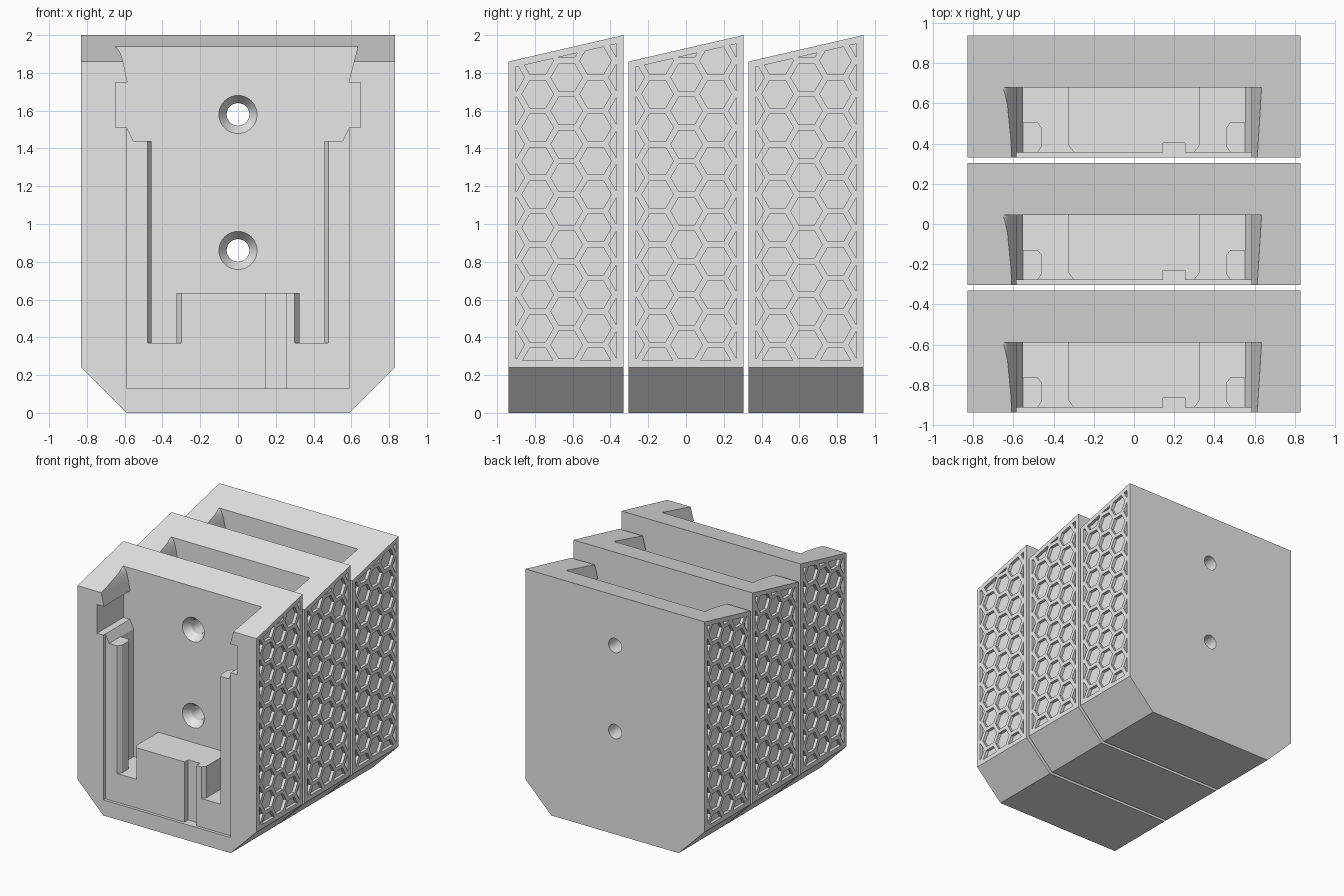
import bpy, bmesh, math

if "Cube" in bpy.data.objects:
    bpy.data.objects.remove(bpy.data.objects["Cube"])

HALF_W, DEPTH, PITCH = 0.83, 0.608, 0.635
FRONT_Z, BACK_Z = 1.86, 2.0

grey = bpy.data.materials.new("light_grey")
grey.diffuse_color = (0.8, 0.8, 0.8, 1)
grey.use_nodes = True
grey.node_tree.nodes["Principled BSDF"].inputs["Base Color"].default_value = grey.diffuse_color


def place(axis, a, b, h):
    """Profile point (a, b) at height h along the extrusion axis."""
    return {"x": (h, a, b), "y": (a, h, b), "z": (a, b, h)}[axis]


def add_prism(bm, pts, axis, lo, hi):
    rings = [[bm.verts.new(place(axis, a, b, h)) for a, b in pts] for h in (lo, hi)]
    n = len(pts)
    bm.faces.new(rings[0])
    bm.faces.new(rings[1][::-1])
    for i in range(n):
        j = (i + 1) % n
        bm.faces.new((rings[0][j], rings[0][i], rings[1][i], rings[1][j]))


def finish(name, bm):
    bmesh.ops.recalc_face_normals(bm, faces=bm.faces)
    me = bpy.data.meshes.new(name)
    bm.to_mesh(me)
    bm.free()
    me.materials.append(grey)
    ob = bpy.data.objects.new(name, me)
    bpy.context.collection.objects.link(ob)
    return ob


def prism(name, pts, axis, lo, hi):
    bm = bmesh.new()
    add_prism(bm, pts, axis, lo, hi)
    return finish(name, bm)


def rect(x0, z0, x1, z1):
    return [(x0, z0), (x1, z0), (x1, z1), (x0, z1)]


def clip(poly, inside):
    """Keep the part of a polygon where inside(point) >= 0."""
    out = []
    for p, q in zip(poly, poly[1:] + poly[:1]):
        dp, dq = inside(p), inside(q)
        if dp >= 0:
            out.append(p)
        if dp * dq < 0:
            t = dp / (dp - dq)
            out.append((p[0] + t * (q[0] - p[0]), p[1] + t * (q[1] - p[1])))
    return out


# Holder body: chamfered bottom corners and sloping top
body = prism("holder_front", [(-0.59, 0), (0.59, 0), (HALF_W, 0.24), (HALF_W, BACK_Z),
                              (-HALF_W, BACK_Z), (-HALF_W, 0.24)], "y", 0, DEPTH)
for v in body.data.vertices:
    if v.co.z > 1.9 and v.co.y < 0.01:
        v.co.z = FRONT_Z

cutters = []

# Shallow front recess
cutters.append(prism("recess_cutter", rect(-0.588, 0.13, 0.588, 1.51), "y", -0.1, 0.025))

# Main pocket with stop block, side notches and flared mouth (rounded on the left)
right = [(0.325, 0.635), (0.325, 0.37), (0.44, 0.37), (0.44, 1.44), (0.553, 1.44),
         (0.588, 1.51), (0.648, 1.51), (0.648, 1.75), (0.585, 1.75), (0.635, 1.94), (0.65, 2.1)]
left = [(-x, z) for x, z in right[:9]] + [(-0.6, 1.82), (-0.613, 1.88), (-0.63, 1.92),
                                          (-0.645, 1.935), (-0.66, 1.942), (-0.66, 2.1)]
cutters.append(prism("pocket_cutter", right + left[::-1], "y", -0.1, 0.348))

# Channels beside the stop block, undercut behind the chamfered rails
channel = [(0.30, -0.1), (0.48, -0.1), (0.48, 0.025), (0.457, 0.06), (0.457, 0.145),
           (0.48, 0.175), (0.553, 0.175), (0.553, 0.348), (0.325, 0.348),
           (0.325, 0.06), (0.30, 0.025)]
for s in (-1, 1):
    cutters.append(prism("channel_cutter", [(s * x, y) for x, y in channel], "z", 0.37, 1.445))

# Groove down the stop block
cutters.append(prism("groove_cutter", rect(0.145, 0.13, 0.255, 0.8), "y", -0.1, 0.073))

# Countersunk screw holes
SEG = 48
for z in (0.86, 1.58):
    bm = bmesh.new()
    rings = []
    for y, r in ((0.3, 0.101), (0.348, 0.101), (0.41, 0.06), (0.7, 0.06)):
        rings.append([bm.verts.new((r * math.cos(math.tau * i / SEG), y,
                                    z + r * math.sin(math.tau * i / SEG))) for i in range(SEG)])
    for a, b in zip(rings, rings[1:]):
        for i in range(SEG):
            j = (i + 1) % SEG
            bm.faces.new((a[i], a[j], b[j], b[i]))
    bm.faces.new(rings[0])
    bm.faces.new(rings[-1])
    cutters.append(finish("screw_hole_cutter", bm))

# Honeycomb pockets on both sides, clipped to a border
STEP, R, MARGIN, HEX_DEPTH = 0.177, 0.0835, 0.036, 0.025
slope = (BACK_Z - FRONT_Z) / DEPTH
borders = [lambda p: p[0] - MARGIN, lambda p: DEPTH - MARGIN - p[0],
           lambda p: p[1] - 0.277, lambda p: FRONT_Z - 0.038 + slope * p[0] - p[1]]
for s in (-1, 1):
    bm = bmesh.new()
    for col in range(-2, 3):
        for row in range(-1, 11):
            cy = DEPTH / 2 + 0.003 + col * STEP * math.sqrt(3) / 2
            cz = 0.36 + (row - 0.5 * (col % 2)) * STEP
            poly = [(cy + R * math.cos(k * math.pi / 3), cz + R * math.sin(k * math.pi / 3))
                    for k in range(6)]
            for border in borders:
                poly = clip(poly, border)
            if len(poly) > 2:
                add_prism(bm, poly, "x", s * (HALF_W - HEX_DEPTH), s * (HALF_W + 0.1))
    cutters.append(finish("honeycomb_cutter", bm))

# Apply the cuts
for c in cutters:
    c.hide_render = True
    mod = body.modifiers.new("cut", "BOOLEAN")
    mod.operation, mod.solver, mod.object = "DIFFERENCE", "EXACT", c
bpy.context.view_layer.update()
dg = bpy.context.evaluated_depsgraph_get()
cut_mesh = bpy.data.meshes.new_from_object(body.evaluated_get(dg))
body.modifiers.clear()
body.data = cut_mesh
body.data.materials.clear()
body.data.materials.append(grey)
for c in cutters:
    bpy.data.objects.remove(c)

# Smooth only the round surfaces
bpy.ops.object.select_all(action="DESELECT")
body.select_set(True)
bpy.context.view_layer.objects.active = body
bpy.ops.object.shade_smooth_by_angle(angle=math.radians(25))

# Three holders in a row
body.location.y = -PITCH - DEPTH / 2
for i, name in ((1, "holder_middle"), (2, "holder_back")):
    ob = body.copy()
    ob.name = name
    ob.location.y += i * PITCH
    bpy.context.collection.objects.link(ob)
